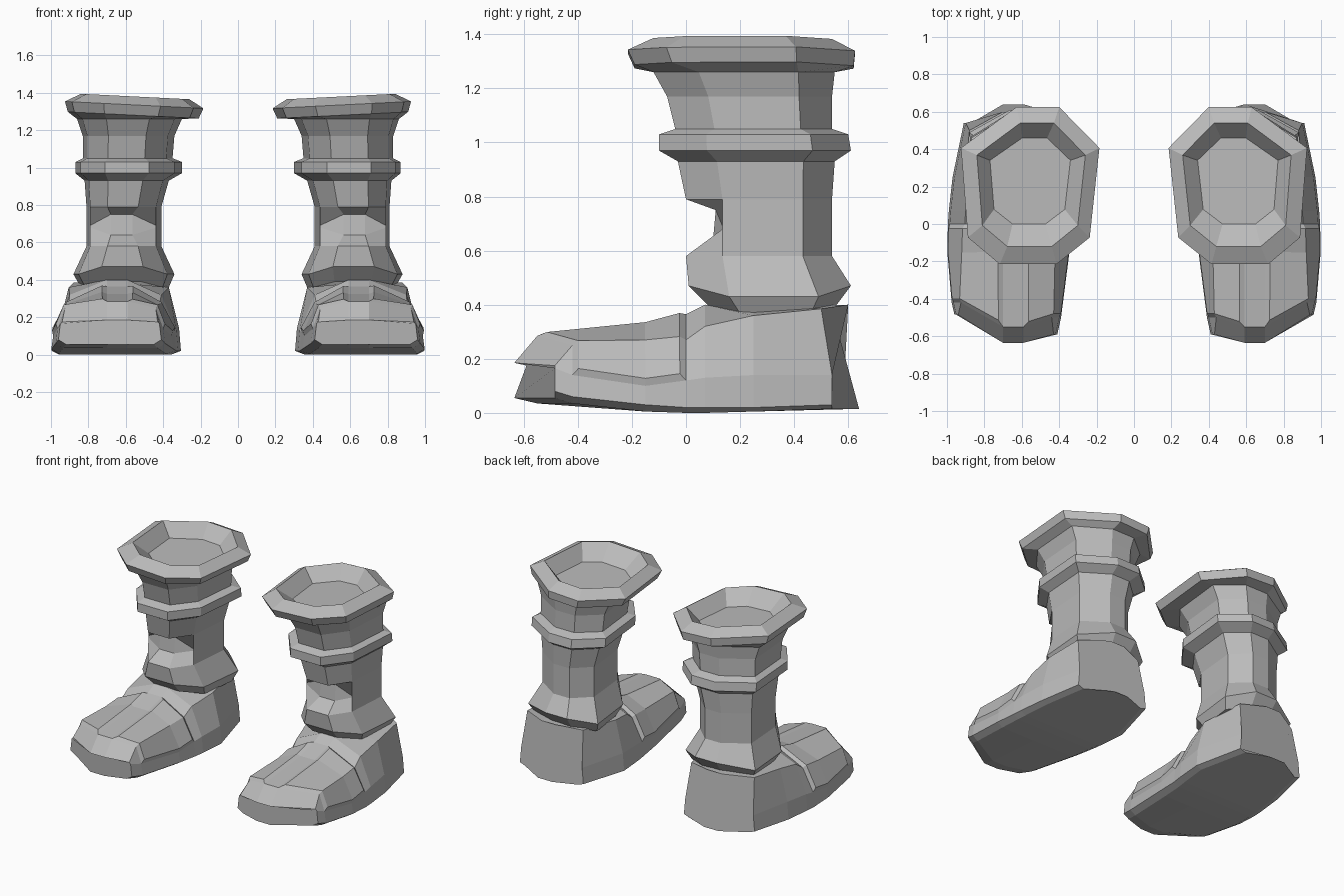
import bpy
import bmesh

if "Cube" in bpy.data.objects:
    bpy.data.objects.remove(bpy.data.objects["Cube"], do_unlink=True)

grey = bpy.data.materials.new("plain grey")
grey.use_nodes = True
grey.diffuse_color = (0.5, 0.5, 0.5, 1)
grey.node_tree.nodes["Principled BSDF"].inputs["Base Color"].default_value = (0.5, 0.5, 0.5, 1)


def loft(rings):
    """Skin closed rings of equal length; return the mesh and its rows of faces."""
    bm = bmesh.new()
    rows = [[bm.verts.new(p) for p in ring] for ring in rings]
    n = len(rows[0])
    faces = [[bm.faces.new((a[i], a[(i + 1) % n], b[(i + 1) % n], b[i])) for i in range(n)]
             for a, b in zip(rows, rows[1:])]
    bm.faces.new(rows[0])
    bm.faces.new(rows[-1])
    bmesh.ops.recalc_face_normals(bm, faces=bm.faces)
    return bm, faces


def finish(bm, name, side):
    """Turn the mesh into an object, mirrored for the right boot."""
    for v in bm.verts:
        v.co.x *= side
    bmesh.ops.recalc_face_normals(bm, faces=bm.faces)
    mesh = bpy.data.meshes.new(name)
    bm.to_mesh(mesh)
    bm.free()
    mesh.materials.append(grey)
    bpy.context.collection.objects.link(bpy.data.objects.new(name, mesh))


def shaft_ring(z, x0, x1, y0, y1, lift=0.0, tilt=0.0, front=(0.31, 0.72), sides=(0.25, 0.8)):
    """Eight-sided outline; lift raises front and back, tilt raises the outer side."""
    w, d = x1 - x0, y1 - y0
    fy, by = y0 + sides[0] * d, y0 + sides[1] * d
    pts = [(x0 + front[0] * w, y0, lift), (x0 + front[1] * w, y0, lift),
           (x1 - 0.05 * w, fy, 0), (x1, by, 0),
           (x0 + 0.6 * w, y1, lift), (x0 + 0.29 * w, y1, lift),
           (x0, by, 0), (x0 + 0.07 * w, fy, 0)]
    return [(x, y, z + h + tilt * (x - 0.55)) for x, y, h in pts]


def notch_ring(z, y):
    """Shaft outline whose front is pushed in."""
    ring = shaft_ring(0.685 + (z - 0.695) * 0.1, 0.41, 0.81, 0, 0.54)
    return [(0.565, y, z), (0.68, y, z)] + ring[2:]


def build_shaft(side, label):
    rim = {"tilt": 0.05, "sides": (0.17, 0.74)}
    rings = [
        # ankle flare
        shaft_ring(0.36, 0.37, 0.84, 0.09, 0.55, 0.03),
        shaft_ring(0.43, 0.34, 0.88, 0.01, 0.61, 0.04),
        # front notch
        shaft_ring(0.58, 0.41, 0.81, 0.0, 0.54),
        notch_ring(0.64, 0.10),
        notch_ring(0.75, 0.11),
        shaft_ring(0.79, 0.41, 0.81, 0.0, 0.54),
        # middle band
        shaft_ring(0.93, 0.37, 0.82, -0.03, 0.55),
        shaft_ring(0.97, 0.30, 0.87, -0.10, 0.61),
        shaft_ring(1.03, 0.30, 0.87, -0.10, 0.60),
        shaft_ring(1.05, 0.35, 0.83, -0.04, 0.54),
        # flared neck
        shaft_ring(1.17, 0.34, 0.83, -0.07, 0.54),
        shaft_ring(1.26, 0.30, 0.86, -0.12, 0.55),
        # thick rim and hollow top
        shaft_ring(1.28, 0.21, 0.91, -0.19, 0.62, **rim),
        shaft_ring(1.335, 0.185, 0.925, -0.215, 0.625, **rim),
        shaft_ring(1.38, 0.26, 0.84, -0.12, 0.54, **rim),
        shaft_ring(1.29, 0.34, 0.77, 0.0, 0.46, **rim),
    ]
    bm, _ = loft(rings)
    finish(bm, label + "_boot_shaft", side)


def foot_section(y, xi, xo, sole, low, welt, shoulder, top, inset, bow=(0, 0), lean=0.0):
    """Upright slice across the foot; bow moves its inner and outer ends along y."""
    si, so = 0.59, 0.70
    bi, bo = y + bow[0], y + bow[1]
    return [(xi + 0.04, bi, sole), (xi, bi, low), (xi + 0.01, bi, welt),
            (xi + inset, bi + lean, shoulder), (si, y + lean, top), (so, y + lean, top),
            (xo - inset, bo + lean, shoulder), (xo - 0.01, bo, welt), (xo, bo, low),
            (xo - 0.04, bo, sole), (so, y, sole), (si, y, sole)]


def build_foot(side, label):
    sections = [
        foot_section(-0.635, 0.41, 0.96, 0.055, 0.08, 0.165, 0.175, 0.185, 0.02, (0.045, 0.15)),
        foot_section(-0.55, 0.39, 0.975, 0.035, 0.06, 0.14, 0.25, 0.285, 0.05, (0.05, 0.13)),
        foot_section(-0.15, 0.345, 0.998, 0.005, 0.03, 0.10, 0.255, 0.325, 0.09),
        foot_section(0.0, 0.33, 0.995, 0.0, 0.02, 0.12, 0.27, 0.365, 0.09),
        foot_section(0.07, 0.32, 0.99, 0.0, 0.02, 0.13, 0.32, 0.40, 0.09),
        foot_section(0.25, 0.305, 0.97, 0.005, 0.02, 0.14, 0.36, 0.39, 0.065),
        foot_section(0.64, 0.39, 0.91, 0.015, 0.03, 0.14, 0.385, 0.40, 0.03, (-0.06, -0.1), -0.04),
    ]
    bm, rows = loft(sections)
    # raised toe panels on either side of the centre strap
    for columns in ((2, 3), (5, 6)):
        region = [rows[r][c] for r in (1, 2) for c in columns]
        bmesh.ops.inset_region(bm, faces=region, thickness=0.022, depth=0.018,
                               use_even_offset=True)
    finish(bm, label + "_boot_foot", side)


for side, label in ((1, "left"), (-1, "right")):
    build_shaft(side, label)
    build_foot(side, label)
